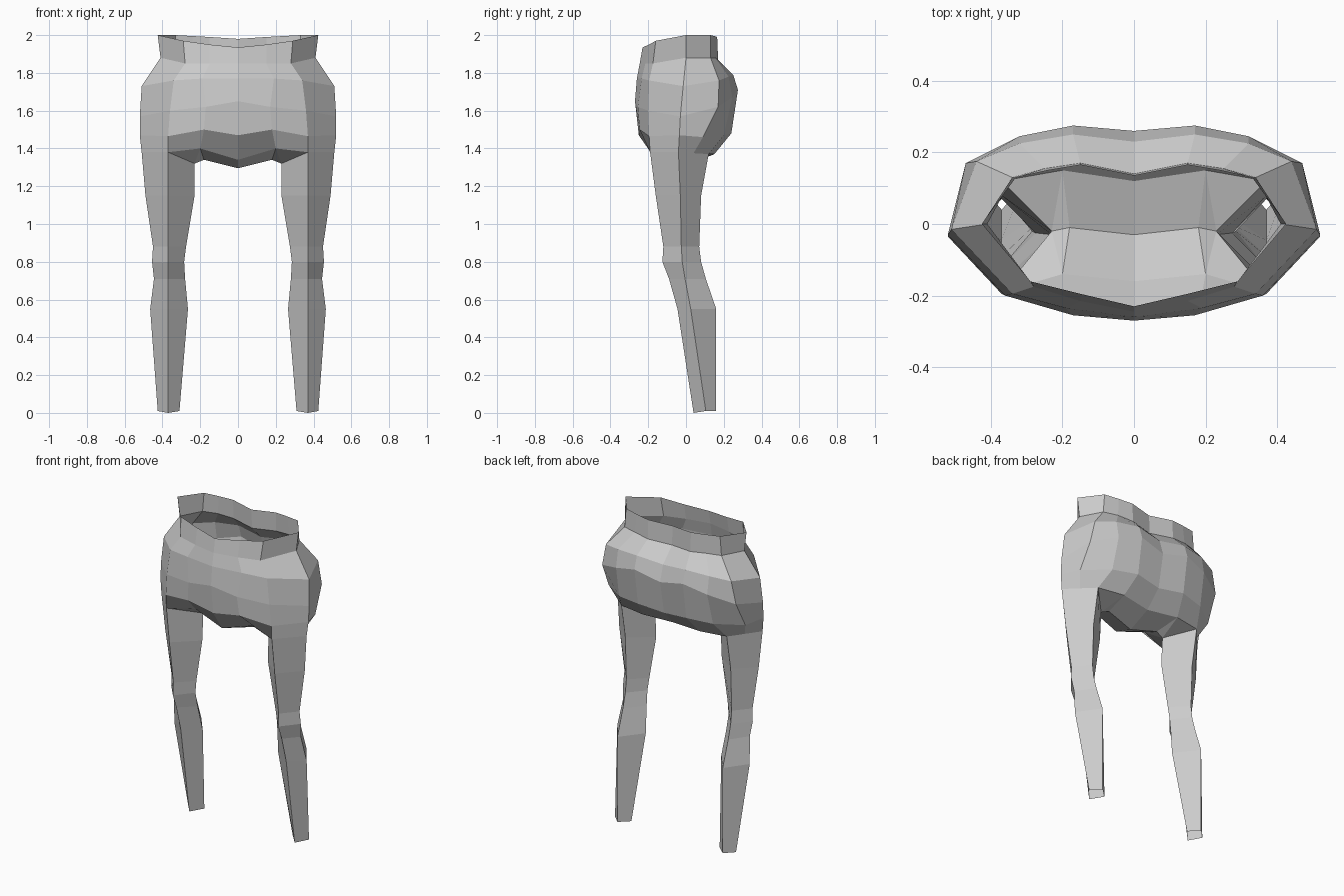
import bpy
from mathutils import Vector

# Remove the default cube only
cube = bpy.data.objects.get("Cube")
if cube:
    bpy.data.objects.remove(cube, do_unlink=True)

# Single cloth colour
grey = bpy.data.materials.new("plain_grey")
grey.use_nodes = True
colour = (0.6, 0.6, 0.6, 1)
grey.diffuse_color = colour
grey.node_tree.nodes["Principled BSDF"].inputs["Base Color"].default_value = colour


def make_part(name, points, faces, mirrored=False):
    """Create a flat-shaded part, optionally mirrored across the centre."""
    mesh = bpy.data.meshes.new(name)
    mesh.from_pydata(points, [], faces)
    mesh.materials.append(grey)
    part = bpy.data.objects.new(name, mesh)
    bpy.context.collection.objects.link(part)
    if mirrored:
        mirror = part.modifiers.new("left_right_mirror", "MIRROR")
        mirror.use_axis[0] = True
        mirror.use_clip = True
    return part


def loft(name, rings, closed=False, mirrored=False):
    """Bridge consecutive rings of equal length with quads."""
    count = len(rings[0])
    points = [point for ring in rings for point in ring]
    spans = count if closed else count - 1
    faces = []
    for row in range(len(rings) - 1):
        upper, lower = row * count, (row + 1) * count
        for col in range(spans):
            following = (col + 1) % count
            faces.append((upper + col, lower + col, lower + following, upper + following))
    return make_part(name, points, faces, mirrored)


# Half rings of the garment, running from front centre round the side to back centre
waist_top = [(0, -.23, 1.935), (.15, -.195, 1.95), (.29, -.16, 1.97), (.425, 0, 2),
             (.33, .13, 2), (.24, .15, 1.995), (.15, .165, 1.99), (0, .135, 1.98)]
waist_base = [(0, -.245, 1.85), (.15, -.215, 1.85), (.28, -.175, 1.85), (.41, 0, 1.88),
              (.34, .13, 1.88), (.25, .155, 1.88), (.15, .17, 1.87), (0, .14, 1.86)]
upper_hip = [(0, -.26, 1.77), (.19, -.235, 1.77), (.34, -.195, 1.76), (.51, -.015, 1.73),
             (.44, .175, 1.76), (.32, .225, 1.78), (.17, .25, 1.79), (0, .23, 1.77)]
full_hip = [(0, -.27, 1.65), (.17, -.255, 1.62), (.36, -.2, 1.6), (.52, -.03, 1.57),
            (.47, .17, 1.62), (.32, .245, 1.67), (.17, .275, 1.71), (0, .26, 1.67)]
lower_hip = [(0, -.25, 1.47), (.18, -.245, 1.5), (.37, -.195, 1.465), (.52, -.035, 1.47),
             (.48, .09, 1.46), (.33, .2, 1.47), (.17, .24, 1.48), (0, .22, 1.46)]
hem = [(0, -.16, 1.34), (.2, -.14, 1.4), (.37, -.19, 1.38), (.51, -.04, 1.38),
       (.44, .04, 1.375), (.37, .12, 1.37), (.2, .15, 1.37), (0, .12, 1.36)]

loft("waistband", [waist_top, waist_base], mirrored=True)
loft("hips", [waist_base, upper_hip, full_hip, lower_hip, hem], mirrored=True)

# Crotch panel closing the underside between the two leg openings
seam, seam_side, inner_thigh = (0, -.03, 1.295), (.18, -.01, 1.34), (.23, -.02, 1.32)
front_mid, front_side, front_leg = hem[:3]
back_leg, back_side, back_mid = hem[-3:]
panel = [front_mid, front_side, front_leg, inner_thigh, seam_side, seam,
         back_mid, back_side, back_leg]
panel_faces = [(0, 5, 4, 1), (1, 4, 3), (1, 3, 2),
               (5, 6, 7, 4), (4, 7, 3), (3, 7, 8)]
make_part("crotch_panel", panel, panel_faces, mirrored=True)


def leg_ring(height, outer, inner, front, middle, back):
    """Diamond section: front, outer, back and inner corners."""
    centre = .37
    return [Vector(corner) for corner in (
        (centre, front, height), (outer, middle, height),
        (centre, back, height), (inner, middle, height))]


# Open four-sided leg, from the thigh down to the ankle
leg_rings = [
    [Vector(corner) for corner in (front_leg, hem[3], back_leg, inner_thigh)],
    leg_ring(1.15, .49, .23, -.16, -.03, .08),
    leg_ring(.88, .45, .275, -.12, -.025, .07),
    leg_ring(.8, .455, .285, -.125, -.02, .08),
    leg_ring(.71, .445, .28, -.09, -.005, .105),
    leg_ring(.55, .465, .265, -.045, .025, .16),
    leg_ring(.01, .425, .31, .04, .105, .16),
]
leg_rings[-1][0].z = 0

for side, sign in (("left", 1), ("right", -1)):
    rings = [[(sign * p.x, p.y, p.z) for p in ring] for ring in leg_rings]
    if sign < 0:
        rings = [ring[::-1] for ring in rings]
    loft(side + "_leg", rings, closed=True)
